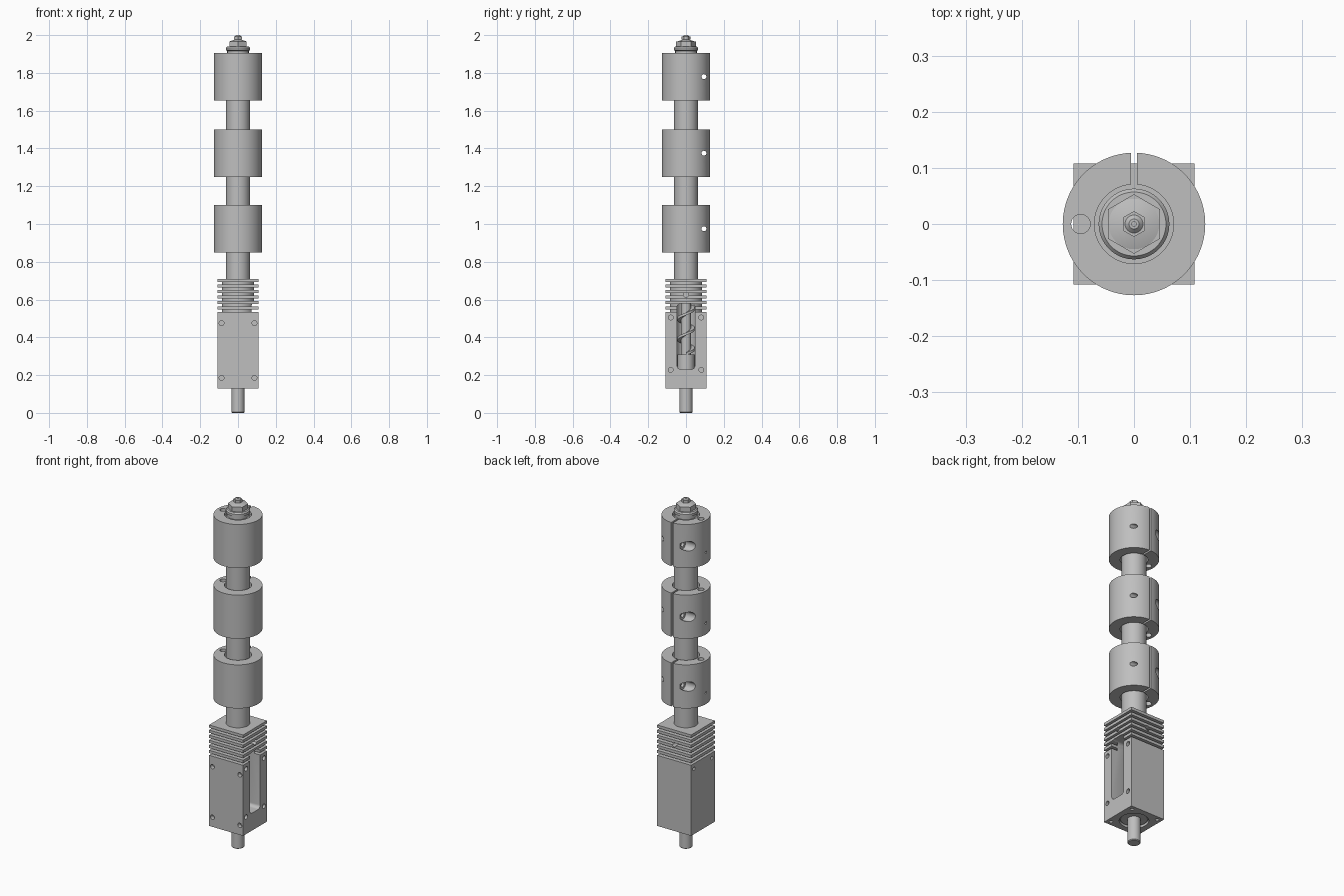
import bpy, bmesh, math
from mathutils import Matrix, Vector

cube = bpy.data.objects.get("Cube")
if cube:
    bpy.data.objects.remove(cube, do_unlink=True)

GREY = (0.52, 0.52, 0.52, 1)
steel = bpy.data.materials.new("steel grey")
steel.use_nodes = True
steel.diffuse_color = GREY
steel.node_tree.nodes["Principled BSDF"].inputs["Base Color"].default_value = GREY


def add(name, bm):
    bmesh.ops.recalc_face_normals(bm, faces=bm.faces)
    me = bpy.data.meshes.new(name)
    bm.to_mesh(me)
    bm.free()
    me.materials.append(steel)
    ob = bpy.data.objects.new(name, me)
    bpy.context.collection.objects.link(ob)
    return ob


def rod(name, r, start, end, sides=64, r2=None):
    """Cylinder, cone or prism between two points."""
    a, b = Vector(start), Vector(end)
    bm = bmesh.new()
    turn = (b - a).to_track_quat('Z', 'Y').to_matrix().to_4x4()
    bmesh.ops.create_cone(bm, cap_ends=True, segments=sides, radius1=r,
                          radius2=r if r2 is None else r2, depth=(b - a).length,
                          matrix=Matrix.Translation((a + b) / 2) @ turn)
    return add(name, bm)


def box(name, low, high, bevel=0):
    """Box between two corners, optionally rounding the edges along x."""
    a, b = Vector(low), Vector(high)
    bm = bmesh.new()
    bmesh.ops.create_cube(bm, size=1, matrix=Matrix.Translation((a + b) / 2)
                          @ Matrix.Diagonal((*(b - a), 1)))
    if bevel:
        edges = [e for e in bm.edges
                 if abs(e.verts[0].co.x - e.verts[1].co.x) > 1e-4]
        bmesh.ops.bevel(bm, geom=edges, offset=bevel, segments=6,
                        profile=0.5, affect='EDGES')
    return add(name, bm)


def lathe(name, profile, sides=64):
    """Revolve (radius, height) points about z."""
    bm = bmesh.new()
    vs = [bm.verts.new((r, 0, z)) for r, z in profile]
    es = [bm.edges.new(p) for p in zip(vs, vs[1:])]
    bmesh.ops.spin(bm, geom=vs + es, axis=(0, 0, 1), cent=(0, 0, 0),
                   angle=math.tau, steps=sides, use_duplicate=False)
    bmesh.ops.remove_doubles(bm, verts=bm.verts, dist=1e-5)
    return add(name, bm)


def cut(ob, *cutters):
    """Subtract each cutter from the object, then discard it."""
    for c in cutters:
        mod = ob.modifiers.new("cut", 'BOOLEAN')
        mod.operation, mod.solver, mod.object = 'DIFFERENCE', 'EXACT', c
        bpy.context.view_layer.objects.active = ob
        bpy.ops.object.modifier_apply(modifier=mod.name)
        bpy.data.objects.remove(c, do_unlink=True)
    return ob


# Housing block with cooling grooves around a round core
H, BASE, TOP, PITCH = 0.108, 0.13, 0.709, 0.029
housing = box("housing", (-H, -H, BASE), (H, H, TOP))
for i in range(6):
    z = TOP - (i + 1) * PITCH
    groove = box("groove", (-0.2, -0.2, z), (0.2, 0.2, z + 0.013))
    cut(groove, rod("core", 0.085, (0, 0, z - 0.1), (0, 0, z + 0.1)))
    cut(housing, groove)

# Bore, bearing recess and feed window
cut(housing,
    rod("bore", 0.05, (0, 0, 0.1), (0, 0, 0.69)),
    rod("recess", 0.075, (0, 0, 0.1), (0, 0, 0.145)),
    box("window", (0, -0.047, 0.23), (0.2, 0.047, 0.58), 0.02))

# Screw holes on the housing faces
for s in (-1, 1):
    for z in (0.185, 0.475):
        cut(housing, rod("hole", 0.013, (s * 0.087, -0.2, z), (s * 0.087, -0.085, z), 20))
    for z in (0.228, 0.505):
        cut(housing, rod("hole", 0.013, (0.2, s * 0.081, z), (0.08, s * 0.081, z), 20))
    cut(housing, rod("hole", 0.01, (-0.2, s * 0.081, 0.505), (-0.085, s * 0.081, 0.505), 20))
    for t in (-1, 1):
        cut(housing, rod("hole", 0.01, (s * 0.083, t * 0.083, 0.1), (s * 0.083, t * 0.083, 0.15), 20))
for x, y in ((1, 0), (0, 1)):
    cut(housing, rod("hole", 0.013, (x * 0.2, y * 0.2, 0.625), (x * 0.07, y * 0.07, 0.625), 20))

# Drive shaft, bearing and feed screw
lathe("drive_shaft", [(0, 0), (0.03, 0), (0.034, 0.004), (0.034, 0.16), (0, 0.16)])
lathe("bearing", [(0.034, 0.138), (0.068, 0.138), (0.072, 0.142), (0.072, 0.16), (0.034, 0.16)])
rod("screw_collar", 0.045, (0, 0, 0.15), (0, 0, 0.31))
rod("screw_core", 0.026, (0, 0, 0.3), (0, 0, 0.7), 32)

bm = bmesh.new()
steps, turns, pitch = 36, 3.5, 0.106
rings = []
for i in range(int(steps * turns) + 1):
    a, z = math.tau * i / steps, 0.305 + pitch * i / steps
    rings.append([bm.verts.new((r * math.cos(a), r * math.sin(a), z + dz))
                  for r, dz in ((0.022, 0), (0.046, 0), (0.046, 0.014), (0.022, 0.014))])
for p, q in zip(rings, rings[1:]):
    for k in range(4):
        n = (k + 1) % 4
        bm.faces.new((p[k], p[n], q[n], q[k]))
bm.faces.new(rings[0])
bm.faces.new(rings[-1])
add("screw_flight", bm)

# Barrel
rod("barrel", 0.063, (0, 0, 0.705), (0, 0, 1.9))

# Clamp heaters: split ring, clamp screw with counterbore, sensor hole
for n, z in enumerate((0.85, 1.25, 1.655)):
    mid = z + 0.125
    heater = rod(f"heater_{n + 1}", 0.127, (0, 0, z), (0, 0, z + 0.25), 96)
    cut(heater,
        rod("bore", 0.0705, (0, 0, z - 0.1), (0, 0, z + 0.4)),
        box("slit", (-0.005, 0.05, z - 0.1), (0.005, 0.2, z + 0.4)),
        rod("clamp_hole", 0.013, (-0.2, 0.095, mid), (0.2, 0.095, mid), 24),
        rod("counterbore", 0.027, (-0.2, 0.095, mid), (-0.045, 0.095, mid), 32),
        rod("sensor_hole", 0.017, (-0.095, 0, z - 0.1), (-0.095, 0, z + 0.4), 32),
        rod("set_screw_hole", 0.007, (-0.2, 0, z + 0.065), (-0.095, 0, z + 0.065), 16))

# Nozzle: flange, hex body, cone and small hex tip
lathe("nozzle_flange", [(0, 1.895), (0.057, 1.895), (0.057, 1.917), (0.063, 1.92),
                        (0.063, 1.933), (0.057, 1.94), (0, 1.94)])
hexes = [rod("nozzle_hex", 0.053, (0, 0, 1.935), (0, 0, 1.967), 6),
         rod("tip_hex", 0.023, (0, 0, 1.978), (0, 0, 1.993), 6)]
for ob in hexes:
    # Corners point along y
    ang = max(ob.data.vertices, key=lambda v: abs(v.co.y)).co
    if abs(ang.x) > 0.005:
        ob.data.transform(Matrix.Rotation(math.radians(30), 4, 'Z'))
rod("nozzle_cone", 0.045, (0, 0, 1.967), (0, 0, 1.976), 64, 0.018)
rod("tip_neck", 0.015, (0, 0, 1.97), (0, 0, 1.985), 32)
lathe("nozzle_tip", [(0, 1.99), (0.019, 1.99), (0.009, 2.0), (0.004, 2.0), (0.004, 1.993), (0, 1.993)], 32)

# Smooth the round surfaces, keep the edges sharp
bpy.ops.object.select_all(action='DESELECT')
for ob in bpy.context.collection.objects:
    if ob.type == 'MESH':
        ob.select_set(True)
        bpy.context.view_layer.objects.active = ob
bpy.ops.object.shade_smooth_by_angle(angle=math.radians(30))
